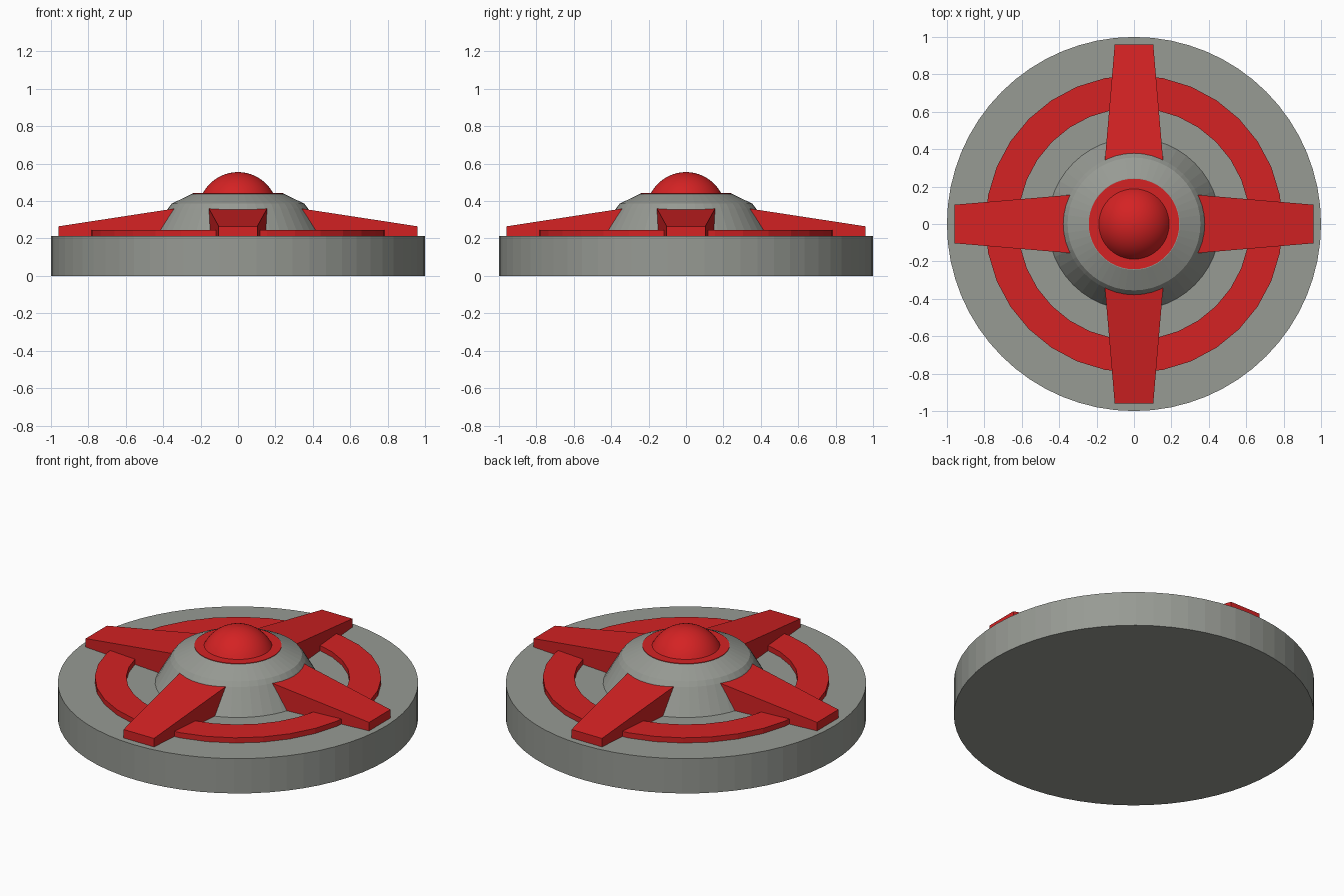
import bpy, bmesh, math
from mathutils import Matrix

if "Cube" in bpy.data.objects:
    bpy.data.objects.remove(bpy.data.objects["Cube"])


def material(name, rgb):
    m = bpy.data.materials.new(name)
    m.diffuse_color = (*rgb, 1)
    m.use_nodes = True
    m.node_tree.nodes["Principled BSDF"].inputs["Base Color"].default_value = m.diffuse_color
    return m


GREY = material("warm grey", (0.31, 0.325, 0.295))
RED = material("bright red", (0.66, 0.016, 0.017))


def finish(name, bm, mat):
    bmesh.ops.remove_doubles(bm, verts=bm.verts, dist=1e-5)
    bmesh.ops.recalc_face_normals(bm, faces=bm.faces)
    me = bpy.data.meshes.new(name)
    bm.to_mesh(me)
    bm.free()
    me.materials.append(mat)
    ob = bpy.data.objects.new(name, me)
    bpy.context.collection.objects.link(ob)
    return ob


def lathe(name, profile, sides, mat, closed=False):
    """Spin an (r, z) profile about z; open profiles get flat end caps."""
    bm = bmesh.new()
    rings = [[bm.verts.new((r * math.cos(2 * math.pi * i / sides),
                            r * math.sin(2 * math.pi * i / sides), z))
              for i in range(sides)] for r, z in profile]
    pairs = list(zip(rings, rings[1:]))
    if closed:
        pairs.append((rings[-1], rings[0]))
    else:
        bm.faces.new(rings[0])
        bm.faces.new(rings[-1])
    for a, b in pairs:
        for i in range(sides):
            j = (i + 1) % sides
            bm.faces.new((a[i], a[j], b[j], b[i]))
    return finish(name, bm, mat)


# Round base and central hub
lathe("base", [(1, 0), (1, 0.213)], 64, GREY)
lathe("hub", [(0.46, 0.213), (0.375, 0.36), (0.355, 0.386), (0.245, 0.439)], 48, GREY)

# Raised flat ring
lathe("ring", [(0.62, 0.213), (0.795, 0.213), (0.795, 0.245), (0.62, 0.245)], 32, RED, True)

# Red disc on top of the hub, with a spherical button
lathe("hub_disc", [(0.242, 0.437), (0.242, 0.442)], 48, RED)
R, CZ = 0.213, 0.342
a0 = math.asin((0.44 - CZ) / R)
cap = [(R * math.cos(a0 + (math.pi / 2 - a0) * t / 10),
        CZ + R * math.sin(a0 + (math.pi / 2 - a0) * t / 10)) for t in range(10)]
button = lathe("button", cap + [(0.002, CZ + R)], 48, RED)
for p in button.data.polygons:
    p.use_smooth = len(p.vertices) == 4

# Four tapered, sloping arms
for k in range(4):
    bm = bmesh.new()
    bmesh.ops.create_cube(bm, size=2)
    for v in bm.verts:
        outer = v.co.x > 0
        top = 0.265 if outer else 0.366
        v.co = (0.96 if outer else 0.30,
                v.co.y * (0.103 if outer else 0.159),
                top if v.co.z > 0 else 0.213)
    bm.transform(Matrix.Rotation(k * math.pi / 2, 4, 'Z'))
    finish(f"arm_{k + 1}", bm, RED)
